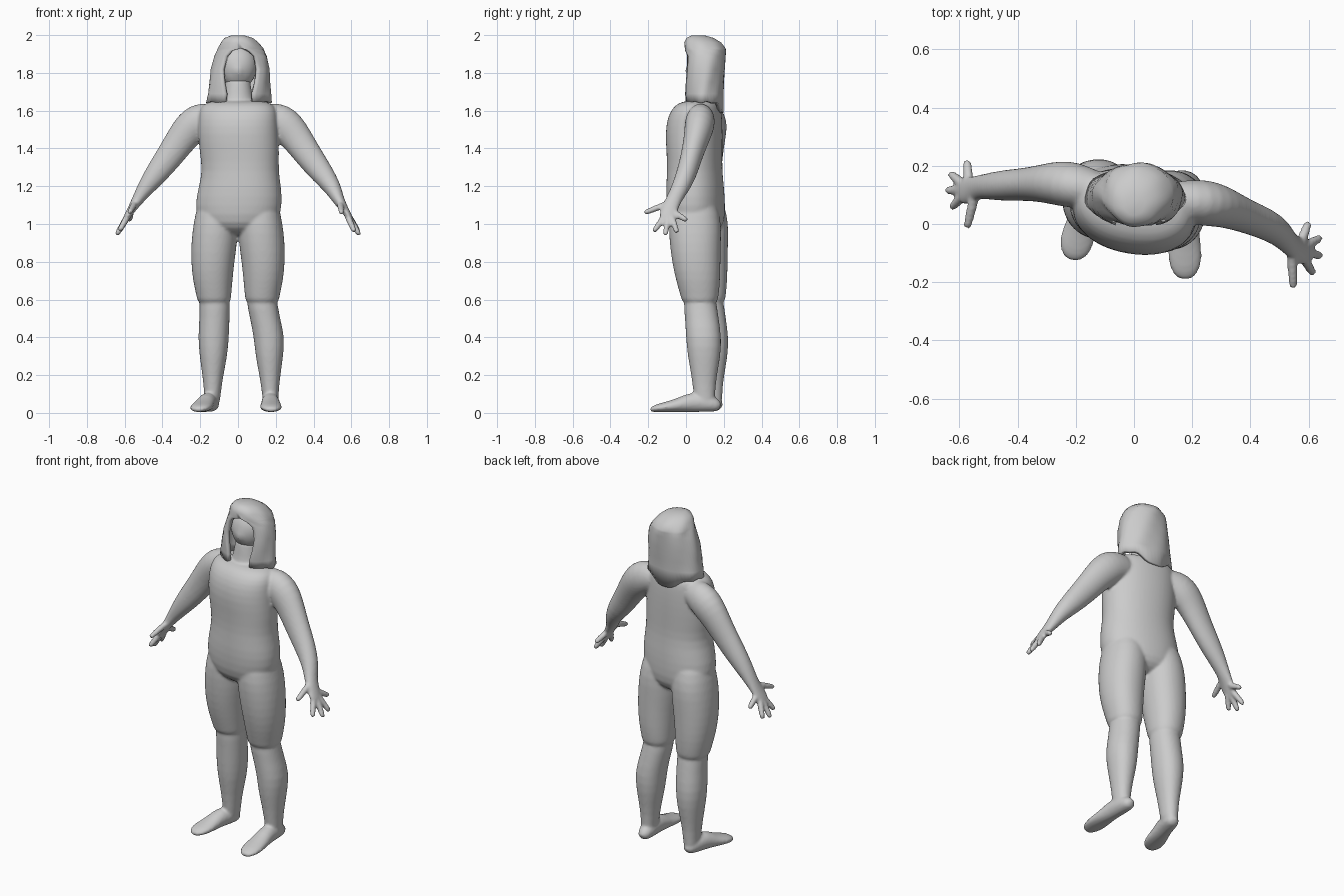
import bpy, bmesh, math
from mathutils import Vector


def tube(bm, rings, ref=(0, 1, 0), n=20, p=2.0, flat=False):
    """Closed loft through rings (x, y, z, radius across, radius along ref)."""
    ref = Vector(ref).normalized()
    loops = []
    for i, (x, y, z, ra, rb) in enumerate(rings):
        lo, hi = rings[max(i - 1, 0)], rings[min(i + 1, len(rings) - 1)]
        t = Vector((0, 0, 1)) if flat else (Vector(hi[:3]) - Vector(lo[:3])).normalized()
        a = ref.cross(t).normalized()
        b = t.cross(a)
        loop = []
        for k in range(n):
            w = 2 * math.pi * k / n
            c, s = math.cos(w), math.sin(w)
            c = math.copysign(abs(c) ** (2 / p), c)
            s = math.copysign(abs(s) ** (2 / p), s)
            loop.append(bm.verts.new(Vector((x, y, z)) + a * ra * c + b * rb * s))
        loops.append(loop)
    for l0, l1 in zip(loops, loops[1:]):
        for k in range(n):
            bm.faces.new((l0[k], l0[(k + 1) % n], l1[(k + 1) % n], l1[k]))
    bm.faces.new(loops[0][::-1])
    bm.faces.new(loops[-1])


def finish(bm, name):
    bmesh.ops.recalc_face_normals(bm, faces=bm.faces)
    me = bpy.data.meshes.new(name)
    bm.to_mesh(me)
    bm.free()
    for f in me.polygons:
        f.use_smooth = True
    ob = bpy.data.objects.new(name, me)
    bpy.context.collection.objects.link(ob)
    return ob


body = bmesh.new()

# torso, turned slightly about z
tube(body, [
    (0, .065, .935, .05, .05), (0, .063, .955, .14, .10), (0, .058, 1.0, .215, .145),
    (.003, .052, 1.1, .234, .152), (.01, .048, 1.19, .222, .151), (.013, .046, 1.28, .203, .143),
    (.008, .045, 1.38, .213, .145), (0, .042, 1.48, .215, .149), (0, .046, 1.56, .212, .142),
    (0, .056, 1.61, .205, .127), (0, .066, 1.64, .18, .105), (0, .08, 1.655, .12, .07)],
    ref=(.17, .985, 0), n=28, p=2.15, flat=True)

# neck
tube(body, [(0, .085, 1.61, .10, .09), (0, .085, 1.66, .085, .075),
            (0, .085, 1.71, .07, .065), (0, .09, 1.8, .065, .06)], flat=True)


# legs: thigh with a cuff at the knee, then the calf
THIGH = [(.575, .126, .09, .070, .075), (.592, .127, .089, .089, .096), (.62, .128, .088, .093, .102),
         (.7, .134, .08, .106, .118), (.8, .134, .07, .116, .13), (.9, .126, .065, .123, .137),
         (1.0, .118, .063, .12, .142), (1.1, .105, .06, .112, .125), (1.18, .09, .055, .09, .09)]
CALF = [(.03, .138, .12, .042, .052), (.1, .135, .112, .043, .057), (.2, .133, .112, .056, .068),
        (.3, .13, .112, .074, .088), (.4, .13, .11, .083, .095), (.5, .124, .1, .080, .09),
        (.6, .124, .088, .083, .088), (.66, .124, .088, .07, .07)]


def leg(side, drift, dy):
    for part in (THIGH, CALF):
        tube(body, [(side * x + min(.036, drift * max(0, .6 - z)), y + dy, z, rx, ry)
                    for z, x, y, rx, ry in part], p=2.15, flat=True)


def foot(heel, toe):
    h, t = Vector(heel), Vector(toe)
    prof = [(0, .02, .02), (.05, .038, .036), (.18, .046, .05), (.4, .047, .055),
            (.6, .054, .036), (.8, .062, .026), (.93, .048, .019), (1, .02, .01)]
    rings = []
    for f, w, hh in prof:
        c = h.lerp(t, f)
        rings.append((c.x, c.y, .004 + hh, w, hh))
    tube(body, rings, ref=(0, 0, 1))


leg(-1, 0, .022)
leg(1, .19, -.016)
foot((-.13, .185), (-.215, -.125))
foot((.168, .18), (.177, -.192))

# arms: x, z, radius across, radius in y
ARM = [(.08, 1.56, .06, .06), (.15, 1.56, .085, .07), (.21, 1.545, .097, .08), (.255, 1.505, .094, .078),
       (.30, 1.45, .083, .068), (.365, 1.355, .073, .057), (.43, 1.27, .063, .055),
       (.49, 1.19, .046, .048), (.53, 1.13, .032, .04), (.562, 1.08, .022, .047),
       (.59, 1.035, .018, .045), (.597, 1.022, .012, .03)]


def arm(side, ys, dx, tips):
    tube(body, [(side * (x + dx * (x < .5)), y, z, ra, rb) for (x, z, ra, rb), y in zip(ARM, ys)])
    # fingers, thumb first
    for i, tip in enumerate(tips):
        tip = Vector(tip)
        base = Vector((side * .565, ys[9], 1.075)) if i else Vector((side * .54, ys[8], 1.12))
        rings = []
        for f, r in ((.15, .019), (.5, .018), (.75, .0165), (.95, .0145), (1, .009)):
            c = base.lerp(tip, f)
            rings.append((c.x, c.y, c.z, r, r))
        tube(body, rings, n=12)


arm(-1, (.1, .12, .135, .14, .14, .137, .133, .13, .128, .118, .108, .108), 0,
    [(-.575, -.015, 1.06), (-.628, .055, .963), (-.644, .115, .94),
     (-.633, .175, .953), (-.575, .22, 1.018)])
arm(1, (.08, .08, .075, .068, .055, .028, .005, -.03, -.065, -.088, -.1, -.1), .014,
    [(.548, -.223, 1.058), (.617, -.172, .958), (.644, -.11, .94),
     (.642, -.047, .953), (.6, .007, 1.018)])

# fuse the limbs into one skin
ob = finish(body, "body")
m = ob.modifiers.new("round", 'SUBSURF')
m.levels = m.render_levels = 1
m = ob.modifiers.new("fuse", 'REMESH')
m.mode = 'VOXEL'
m.voxel_size = .008
m.use_smooth_shade = True
m = ob.modifiers.new("soften", 'SMOOTH')
m.factor = .5
m.iterations = 5

# face
bm = bmesh.new()
bmesh.ops.create_uvsphere(bm, u_segments=28, v_segments=18, radius=1)
for v in bm.verts:
    x, y, z = v.co
    v.co = (x * (.1 + .008 * z), .105 + y * .095, 1.83 + z * .118)
    # small nose
    d = (v.co.x / .02) ** 2 + ((v.co.z - 1.81) / .025) ** 2
    if v.co.y < .06:
        v.co.y -= .014 * math.exp(-d)
finish(bm, "head")

# long hair: rings open at the front (z, cx, cy, rx, ry, half gap)
HAIR = [(1.998, 0, .065, .035, .035, 0), (1.985, .003, .075, .075, .072, 0),
        (1.96, .008, .088, .1, .098, 0), (1.93, .014, .1, .12, .108, .0),
        (1.918, .015, .1, .125, .11, .045), (1.89, .016, .1, .138, .11, .075),
        (1.82, .012, .095, .155, .112, .092), (1.75, .008, .092, .16, .11, .085),
        (1.69, .006, .092, .167, .106, .07), (1.645, .004, .095, .173, .103, .07)]
bm = bmesh.new()
N = 40
rows = []
for i, (z, cx, cy, rx, ry, gap) in enumerate(HAIR):
    g = math.asin(min(1, gap / rx))
    row = []
    for k in range(N + 1):
        w = -math.pi / 2 + g + (2 * math.pi - 2 * g) * k / N
        wave = 1 + .02 * math.sin(7 * w + i) * min(1, i / 3)
        drop = 0
        # back of the hair hangs down to a point
        if i == len(HAIR) - 1:
            drop = .06 * max(0, math.sin(w)) ** 6 - .004 * math.sin(9 * w)
        row.append(bm.verts.new((cx + rx * wave * math.cos(w), cy + ry * wave * math.sin(w), z - drop)))
    rows.append(row)
for r0, r1 in zip(rows, rows[1:]):
    for k in range(N):
        bm.faces.new((r0[k], r1[k], r1[k + 1], r0[k + 1]))
bm.faces.new(rows[0][:N])
bmesh.ops.remove_doubles(bm, verts=bm.verts, dist=.0005)
hair = finish(bm, "hair")
m = hair.modifiers.new("thickness", 'SOLIDIFY')
m.thickness = .022
m.offset = -1
